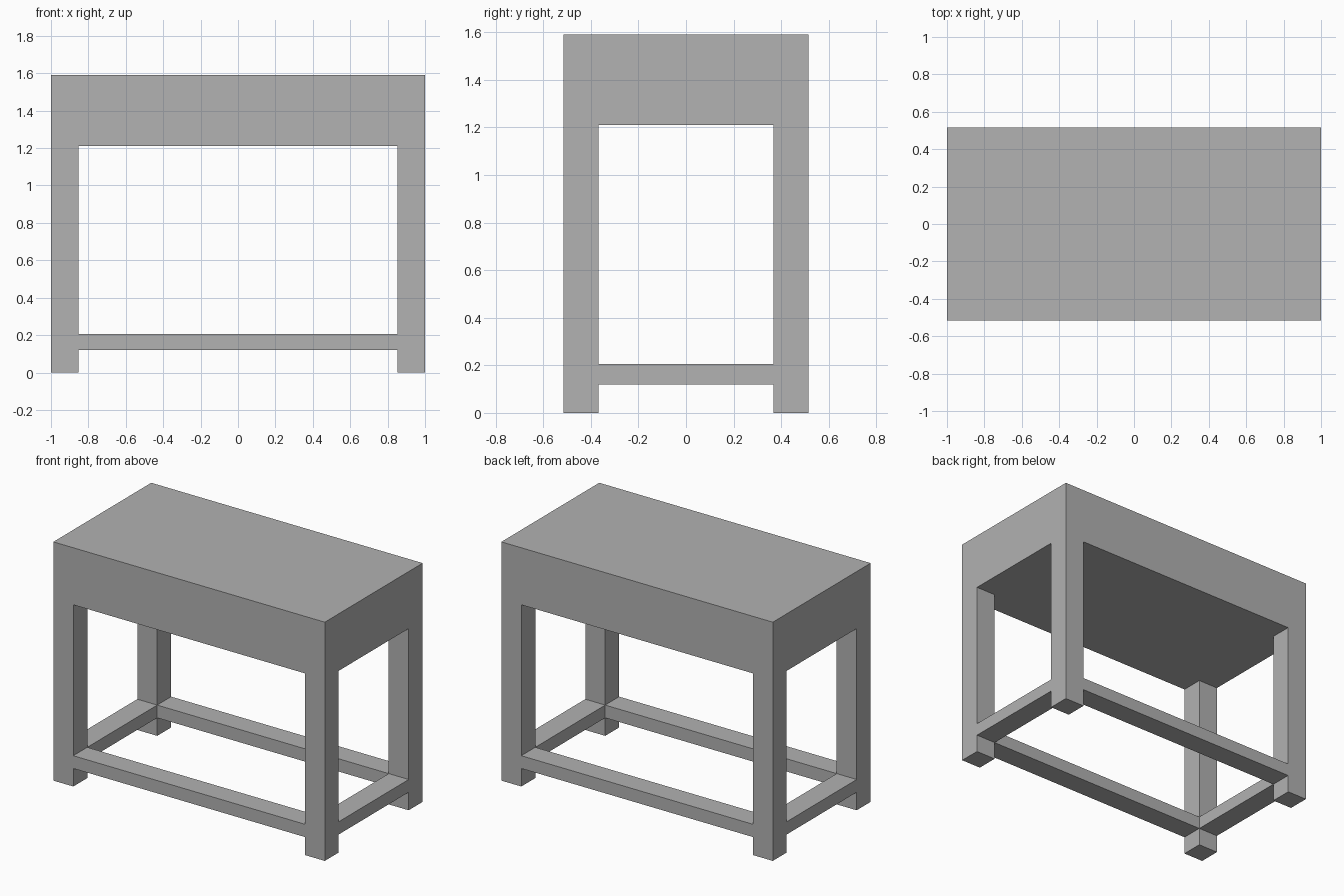
import bpy

if "Cube" in bpy.data.objects:
    bpy.data.objects.remove(bpy.data.objects["Cube"])

# Overall dimensions
HX, HY = 1.0, 0.515          # half length and half depth
LEG = 0.147                  # square leg section
TOP_Z, UNDER_Z = 1.59, 1.21  # solid top block
RAIL_LO, RAIL_HI = 0.12, 0.205

grey = bpy.data.materials.new("plain grey")
grey.diffuse_color = (0.445, 0.445, 0.445, 1)
grey.use_nodes = True
grey.node_tree.nodes["Principled BSDF"].inputs["Base Color"].default_value = grey.diffuse_color


def box(name, x0, x1, y0, y1, z0, z1):
    """Axis-aligned box between two corners."""
    bpy.ops.mesh.primitive_cube_add(size=1)
    ob = bpy.context.object
    ob.name = name
    ob.scale = (x1 - x0, y1 - y0, z1 - z0)
    ob.location = ((x0 + x1) / 2, (y0 + y1) / 2, (z0 + z1) / 2)
    bpy.ops.object.transform_apply(location=True, rotation=False, scale=True)
    ob.data.materials.append(grey)
    return ob


# Thick solid table top
box("table_top", -HX, HX, -HY, HY, UNDER_Z, TOP_Z)

ix, iy = HX - LEG, HY - LEG  # inner faces of the legs
sides_x = {"left": (-HX, -ix), "right": (ix, HX)}
sides_y = {"front": (-HY, -iy), "back": (iy, HY)}

# Four square corner legs
for nx, xs in sides_x.items():
    for ny, ys in sides_y.items():
        box(f"{ny}_{nx}_leg", *xs, *ys, 0, UNDER_Z)

# Low stretcher rails, flush with the legs
for ny, ys in sides_y.items():
    box(f"{ny}_stretcher", -ix, ix, *ys, RAIL_LO, RAIL_HI)
for nx, xs in sides_x.items():
    box(f"{nx}_stretcher", *xs, -iy, iy, RAIL_LO, RAIL_HI)
